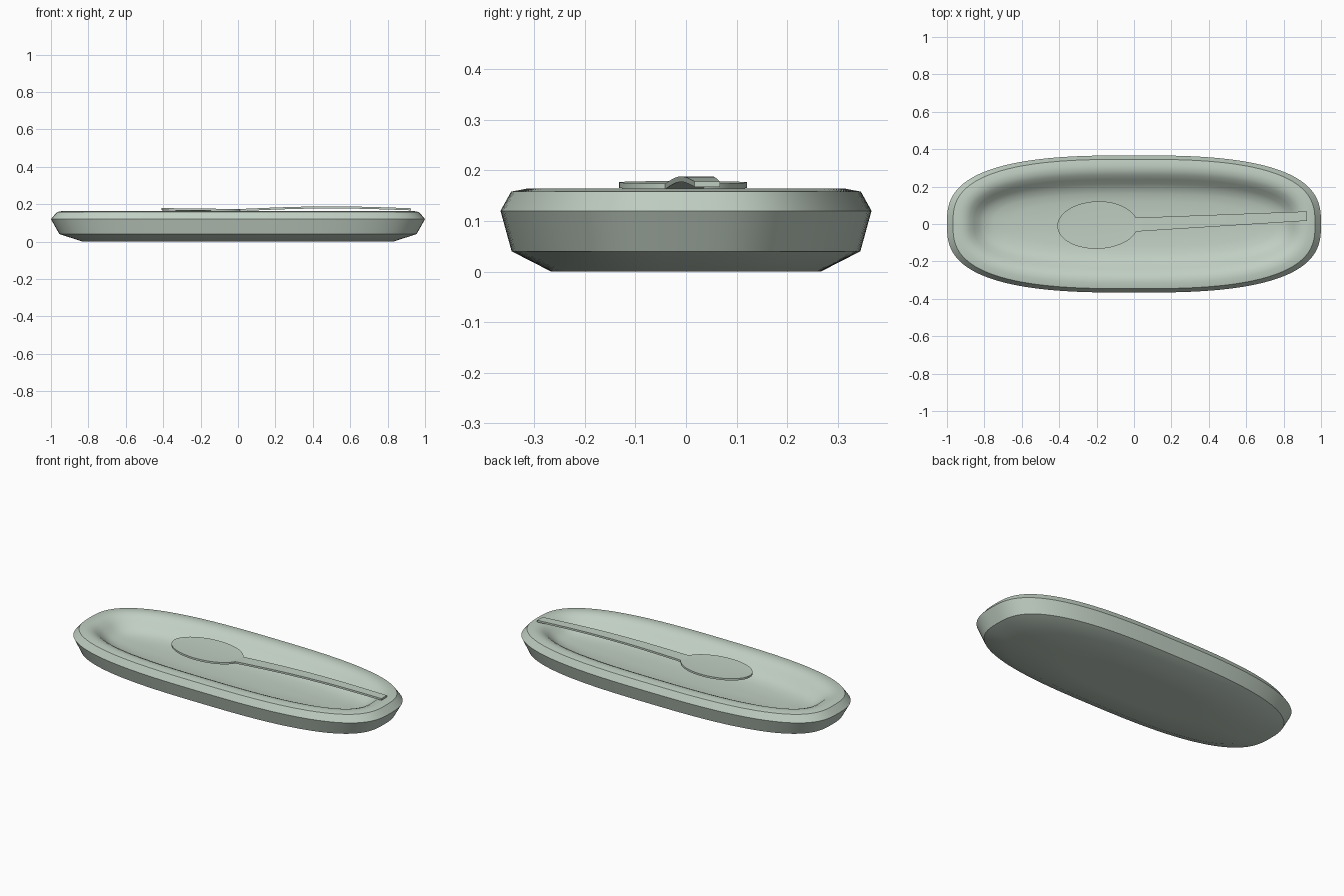
import bpy, bmesh, math

old = bpy.data.objects.get("Cube")
if old:
    bpy.data.objects.remove(old, do_unlink=True)

# Single glaze colour
glaze = bpy.data.materials.new("sage_glaze")
glaze.use_nodes = True
COLOR = (0.53, 0.62, 0.54, 1)
glaze.diffuse_color = COLOR
glaze.node_tree.nodes["Principled BSDF"].inputs["Base Color"].default_value = COLOR


def loft(name, rings, centres=None):
    """Skin closed rings of points; caps are fans to centre points or plain faces."""
    bm = bmesh.new()
    loops = [[bm.verts.new(p) for p in r] for r in rings]
    n = len(loops[0])
    for a, b in zip(loops, loops[1:]):
        for i in range(n):
            j = (i + 1) % n
            bm.faces.new((a[i], a[j], b[j], b[i]))
    for k, loop in enumerate((loops[0], loops[-1])):
        if centres:
            c = bm.verts.new(centres[k])
            for i in range(n):
                bm.faces.new((loop[i], loop[(i + 1) % n], c))
        else:
            bm.faces.new(loop)
    bmesh.ops.recalc_face_normals(bm, faces=bm.faces)
    mesh = bpy.data.meshes.new(name)
    bm.to_mesh(mesh)
    bm.free()
    mesh.materials.append(glaze)
    obj = bpy.data.objects.new(name, mesh)
    bpy.context.collection.objects.link(obj)
    bpy.ops.object.select_all(action='DESELECT')
    obj.select_set(True)
    bpy.context.view_layer.objects.active = obj
    bpy.ops.object.shade_smooth_by_angle(angle=math.radians(30))
    return obj


def oval(rx, ry, z, n=128, power=2.8):
    """Rounded-rectangle outline (superellipse)."""
    pts = []
    for i in range(n):
        t = 2 * math.pi * i / n
        c, s = math.cos(t), math.sin(t)
        pts.append((rx * math.copysign(abs(c) ** (2 / power), c),
                    ry * math.copysign(abs(s) ** (2 / power), s), z))
    return pts


# Dish: outer wall from the foot up, over the rim, down into the basin
dish_profile = [
    (0.42, 0.135, 0.0), (0.83, 0.267, 0.0), (0.955, 0.345, 0.04),
    (1.0, 0.367, 0.12), (0.968, 0.346, 0.158),
    (0.935, 0.315, 0.164), (0.905, 0.285, 0.161), (0.88, 0.262, 0.150),
    (0.855, 0.238, 0.130), (0.83, 0.215, 0.108), (0.80, 0.19, 0.090),
    (0.75, 0.16, 0.079), (0.66, 0.12, 0.072), (0.4, 0.06, 0.069),
]
loft("dish", [oval(*p) for p in dish_profile], [(0, 0, 0), (0, 0, 0.068)])


# Spoon: one lofted strip, oval bowl running into a tapering handle
BOWL_X, BOWL_L, BOWL_W = -0.195, 0.215, 0.127
JOIN, END, THICK = 0.01, 0.925, 0.011


def handle_half(x):
    return 0.037 - 0.012 * (x - JOIN) / (END - JOIN)


def spoon_half(x):
    u = min(1, abs(x - BOWL_X) / BOWL_L)
    bowl = BOWL_W * math.sqrt(1 - u * u)
    return max(bowl, handle_half(x)) if x > BOWL_X else max(bowl, 0.004)


def spoon_height(x):
    """Height of the top surface: low at the neck, arched along the handle."""
    if x < JOIN:
        return 0.179 - 0.005 * (x + 0.41) / 0.42
    t = (x - JOIN) / (END - JOIN)
    return 0.174 + 0.004 * t + 0.012 * math.sin(math.pi * t)


def spoon_ring(x, n=8):
    w, z = spoon_half(x), spoon_height(x)
    mid = -0.004 + 0.05 * max(0, x) - 0.02 * min(0, x + 0.1) * -1
    dip = 0.003 * min(1, w / BOWL_W) if x < JOIN else 0
    across = [-1 + 2 * i / n for i in range(n + 1)]
    top = [(x, mid + w * v, z - dip * (1 - v * v)) for v in across]
    base = [(px, py, pz - THICK) for px, py, pz in reversed(top)]
    return top + base


stations = [BOWL_X - BOWL_L * math.cos(math.pi * i / 28) for i in range(27)]
stations = [x for x in stations if x < JOIN] + [JOIN + (END - JOIN) * i / 24 for i in range(25)]
loft("spoon", [spoon_ring(x) for x in stations])
